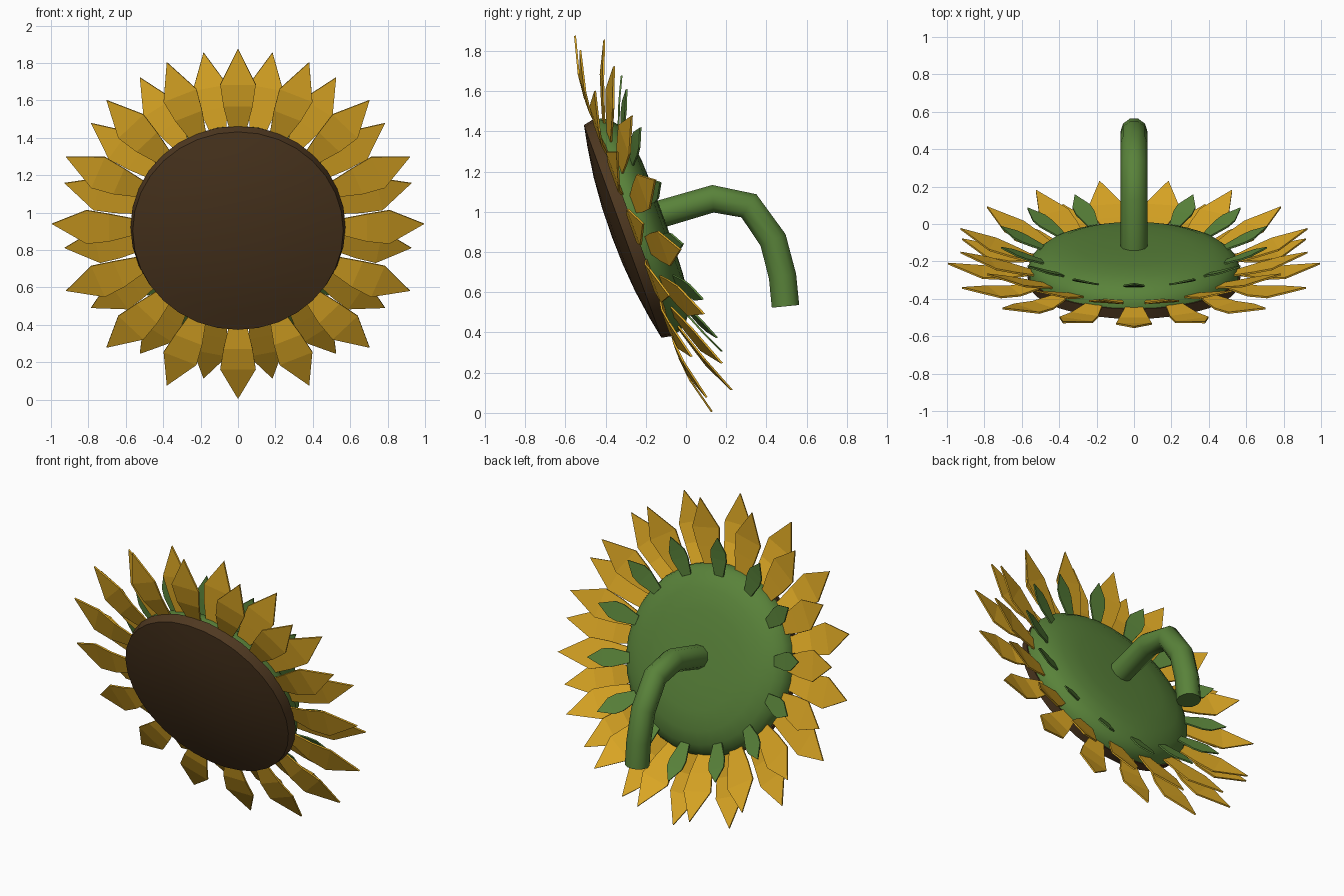
import bpy, bmesh, math
from mathutils import Matrix, Vector

if "Cube" in bpy.data.objects:
    bpy.data.objects.remove(bpy.data.objects["Cube"])

# Tilted frame of the flower head: local x, y lie in the disc, local z points out of its back
A = math.radians(20)
C, S = math.cos(A), math.sin(A)
HEAD = Matrix(((-1, 0, 0, 0),
               (0, -S, C, -0.315),
               (0, C, S, 0.903),
               (0, 0, 0, 1)))


def material(name, rgb):
    m = bpy.data.materials.new(name)
    m.diffuse_color = (*rgb, 1)
    m.use_nodes = True
    m.node_tree.nodes["Principled BSDF"].inputs["Base Color"].default_value = m.diffuse_color
    return m


YELLOW = material("golden_yellow", (0.72, 0.39, 0.018))
GREEN = material("leaf_green", (0.10, 0.225, 0.042))
BROWN = material("seed_brown", (0.078, 0.04, 0.015))


def finish(name, bm, mat, smooth=None):
    bm.transform(HEAD)
    bmesh.ops.recalc_face_normals(bm, faces=bm.faces)
    me = bpy.data.meshes.new(name)
    bm.to_mesh(me)
    bm.free()
    me.materials.append(mat)
    ob = bpy.data.objects.new(name, me)
    bpy.context.collection.objects.link(ob)
    if smooth:
        shade(ob, smooth)
    return ob


def shade(ob, angle):
    bpy.ops.object.select_all(action='DESELECT')
    ob.select_set(True)
    bpy.context.view_layer.objects.active = ob
    bpy.ops.object.shade_smooth_by_angle(angle=math.radians(angle))


def lathe(name, profile, mat, steps=32):
    bm = bmesh.new()
    vs = [bm.verts.new((r, 0, z)) for r, z in profile]
    es = [bm.edges.new(p) for p in zip(vs, vs[1:])]
    bmesh.ops.spin(bm, geom=vs + es, axis=(0, 0, 1), cent=(0, 0, 0),
                   angle=math.tau, steps=steps, use_duplicate=False)
    bmesh.ops.remove_doubles(bm, verts=bm.verts, dist=1e-4)
    return finish(name, bm, mat, 40)


def leaf_ring(name, count, phase, stations, tip, mat, thick):
    """Ring of pointed leaves; stations are (radius, depth, half width)."""
    bm = bmesh.new()
    for i in range(count):
        rot = Matrix.Rotation(math.tau * (i + phase) / count, 3, 'Z')
        layers = []
        for dz in (-thick / 2, thick / 2):
            rows = [[bm.verts.new(rot @ Vector((s * w, r, z + dz))) for s in (-1, 1)]
                    for r, z, w in stations]
            end = bm.verts.new(rot @ Vector((0, tip[0], tip[1] + dz)))
            for a, b in zip(rows, rows[1:]):
                bm.faces.new((a[0], a[1], b[1], b[0]))
            bm.faces.new((rows[-1][0], rows[-1][1], end))
            layers.append([r[0] for r in rows] + [end] + [r[1] for r in reversed(rows)])
        lo, hi = layers
        for k in range(len(lo)):
            j = (k + 1) % len(lo)
            bm.faces.new((lo[k], lo[j], hi[j], hi[k]))
    return finish(name, bm, mat)


# Seed disc: shallow dome on the front with a bevelled rim
lathe("seed_disc", [(0, -0.06), (0.15, -0.056), (0.3, -0.044), (0.45, -0.022),
                    (0.563, 0), (0.575, 0.06), (0, 0.06)], BROWN)

# Green cup behind the disc
lathe("green_cup", [(0, 0.05), (0.567, 0.05), (0.565, 0.09), (0.545, 0.13), (0.5, 0.165),
                    (0.42, 0.195), (0.3, 0.21), (0.15, 0.215), (0, 0.216)], GREEN)

# Two staggered rings of petals and one of sepals
leaf_ring("front_petals", 16, 0,
          [(0.53, 0.065, 0.04), (0.69, 0.05, 0.078), (0.81, 0.062, 0.095)],
          (0.995, 0.11), YELLOW, 0.01)
leaf_ring("back_petals", 16, 0.5,
          [(0.53, 0.09, 0.04), (0.66, 0.13, 0.075), (0.77, 0.165, 0.093)],
          (0.945, 0.24), YELLOW, 0.01)
leaf_ring("sepals", 14, 0,
          [(0.5, 0.16, 0.03), (0.6, 0.2, 0.055), (0.65, 0.222, 0.052)],
          (0.73, 0.26), GREEN, 0.01)

# Hooked stem
cu = bpy.data.curves.new("stem", 'CURVE')
cu.dimensions = '3D'
cu.bevel_depth = 0.072
cu.bevel_resolution = 3
cu.use_fill_caps = True
path = [(-0.14, 0.985), (0.134, 1.065), (0.313, 1.03), (0.433, 0.86), (0.48, 0.68), (0.495, 0.53)]
sp = cu.splines.new('POLY')
sp.points.add(len(path) - 1)
for p, (y, z) in zip(sp.points, path):
    p.co = (0, y, z, 1)
cu.materials.append(GREEN)
stem = bpy.data.objects.new("stem", cu)
bpy.context.collection.objects.link(stem)
bpy.ops.object.select_all(action='DESELECT')
stem.select_set(True)
bpy.context.view_layer.objects.active = stem
bpy.ops.object.convert(target='MESH')
shade(bpy.context.view_layer.objects.active, 50)
